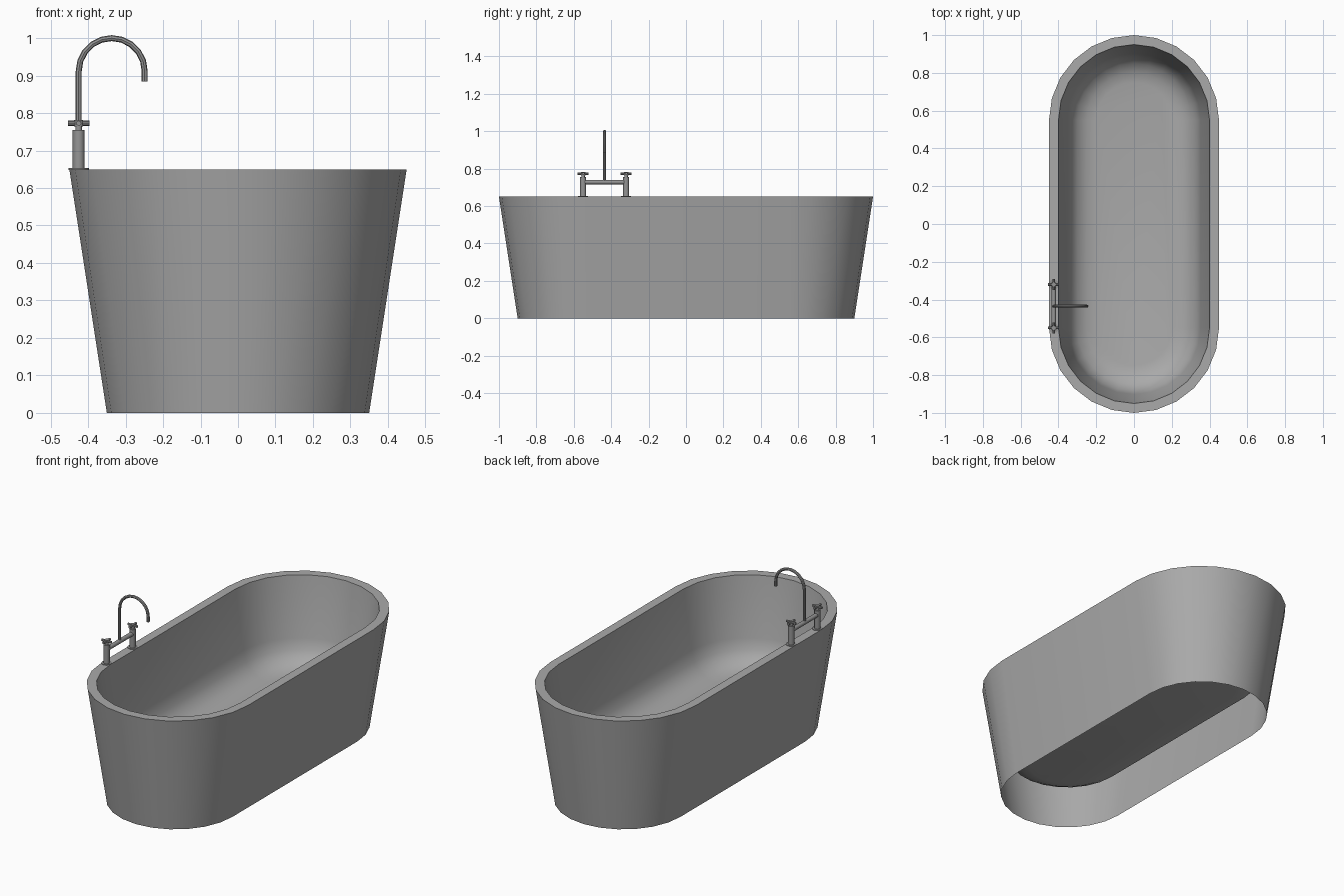
import bpy, bmesh
from math import sin, cos, pi
from mathutils import Vector

if "Cube" in bpy.data.objects:
    bpy.data.objects.remove(bpy.data.objects["Cube"], do_unlink=True)


def material(name, rgb):
    m = bpy.data.materials.new(name)
    m.use_nodes = True
    m.diffuse_color = (*rgb, 1)
    m.node_tree.nodes["Principled BSDF"].inputs["Base Color"].default_value = (*rgb, 1)
    return m


TUB = material("tub grey", (0.4, 0.4, 0.4))
TAP = material("tap grey", (0.3, 0.3, 0.3))


def finish(name, bm, mat, angle=0.6):
    me = bpy.data.meshes.new(name)
    bmesh.ops.recalc_face_normals(bm, faces=bm.faces)
    bm.to_mesh(me)
    bm.free()
    me.materials.append(mat)
    ob = bpy.data.objects.new(name, me)
    bpy.context.collection.objects.link(ob)
    bpy.ops.object.select_all(action='DESELECT')
    ob.select_set(True)
    bpy.context.view_layer.objects.active = ob
    bpy.ops.object.shade_smooth_by_angle(angle=angle)
    return ob


def tube(bm, path, radius, sides=8):
    """Sweep a round section along a path and cap both ends."""
    pts = [Vector(p) for p in path]
    rings = []
    for i, p in enumerate(pts):
        d = (pts[min(i + 1, len(pts) - 1)] - pts[max(i - 1, 0)]).normalized()
        side = Vector((0, 1, 0)) if abs(d.y) < 0.9 else Vector((1, 0, 0))
        other = d.cross(side)
        rings.append([bm.verts.new(p + radius * (cos(a) * side + sin(a) * other))
                      for a in (2 * pi * k / sides for k in range(sides))])
    for a, b in zip(rings, rings[1:]):
        for k in range(sides):
            j = (k + 1) % sides
            bm.faces.new((a[k], a[j], b[j], b[k]))
    bm.faces.new(rings[0])
    bm.faces.new(rings[-1])


# Tub: stadium rings from the open foot, over the rim, down into the basin
STRAIGHT, SEGS = 0.55, 12
profile = [(0.35, 0), (0.45, 0.65), (0.40, 0.65), (0.352, 0.32), (0.335, 0.26),
           (0.30, 0.215), (0.25, 0.19), (0.20, 0.18)]
bm = bmesh.new()
rings = []
for r, z in profile:
    ring = []
    for end in (1, -1):
        for k in range(SEGS + 1):
            a = pi * k / SEGS
            ring.append(bm.verts.new((end * r * cos(a), end * (STRAIGHT + r * sin(a)), z)))
    rings.append(ring)
for a, b in zip(rings, rings[1:]):
    for k in range(len(a)):
        j = (k + 1) % len(a)
        bm.faces.new((a[k], a[j], b[j], b[k]))
bm.faces.new(rings[-1])
finish("bathtub", bm, TUB)

# Two tap pillars with flanges and cross handles
X, MID, GAP = -0.425, -0.435, 0.115
for name, y in (("front", MID - GAP), ("rear", MID + GAP)):
    bm = bmesh.new()
    for r, z0, z1 in ((0.027, 0.648, 0.653), (0.016, 0.65, 0.755),
                      (0.009, 0.755, 0.768), (0.012, 0.764, 0.781)):
        tube(bm, [(X, y, z0), (X, y, z1)], r, 12)
    finish(name + "_tap_pillar", bm, TAP)
    bm = bmesh.new()
    for dx, dy in ((0.029, 0), (0, 0.029)):
        tube(bm, [(X - dx, y - dy, 0.773), (X + dx, y + dy, 0.773)], 0.007)
    finish(name + "_tap_handle", bm, TAP)

# Bridge pipe joining the pillars
bm = bmesh.new()
tube(bm, [(X, MID - GAP, 0.728), (X, MID + GAP, 0.728)], 0.012, 12)
finish("bridge_pipe", bm, TAP)

# Gooseneck spout
R, TOP = 0.088, 0.912
path = [(X, MID, 0.728)]
path += [(X + R - R * cos(pi * k / 10), MID, TOP + R * sin(pi * k / 10)) for k in range(11)]
path.append((X + 2 * R, MID, 0.884))
bm = bmesh.new()
tube(bm, path, 0.008)
finish("spout", bm, TAP)
